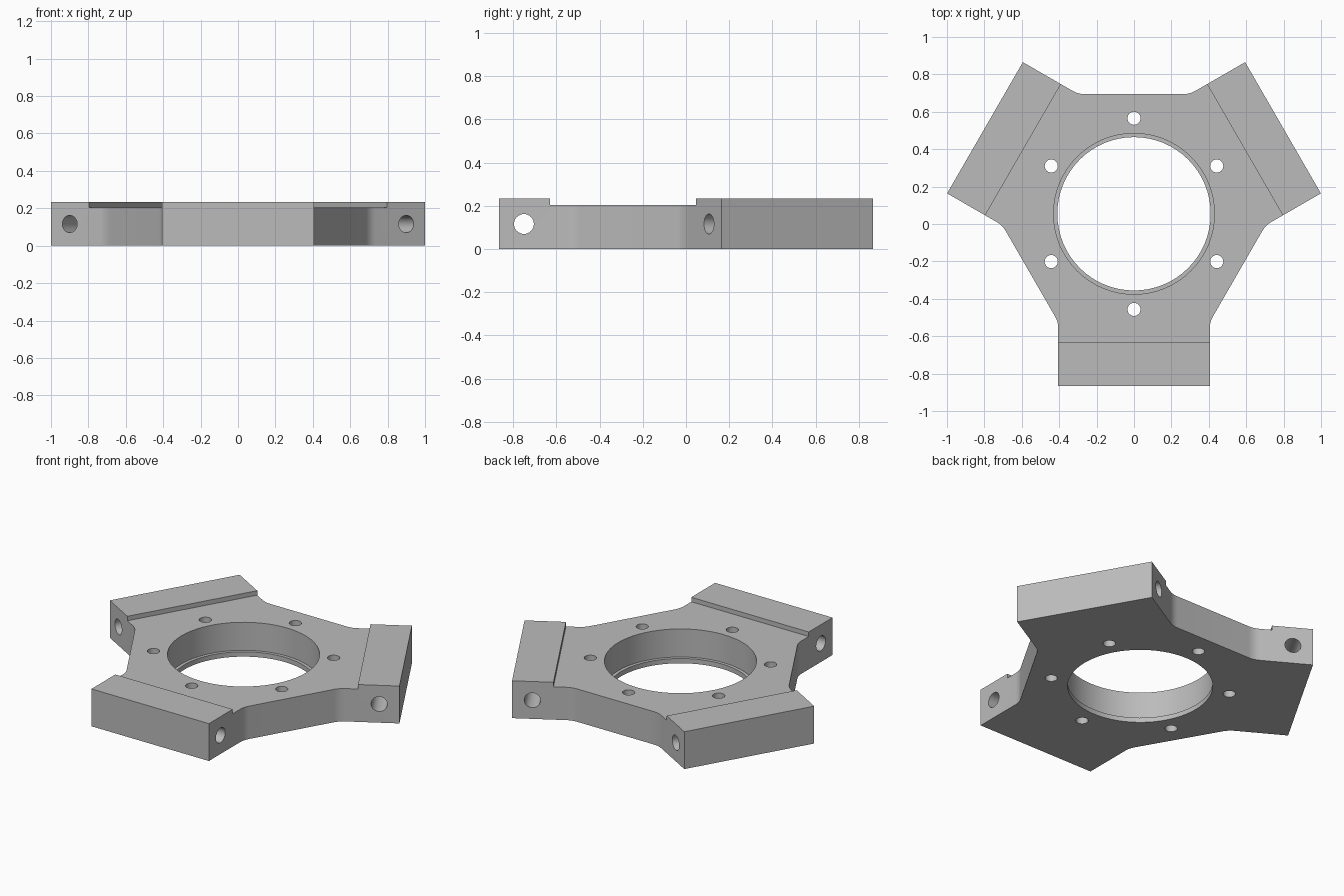
import bpy, bmesh, math
from mathutils import Vector, Matrix

if "Cube" in bpy.data.objects:
    bpy.data.objects.remove(bpy.data.objects["Cube"], do_unlink=True)

CENTER = Vector((0, 0.0545, 0))
HEIGHT, DECK = 0.233, 0.205          # raised pads, lower deck
ARM_END, ARM_HALF = 0.92, 0.405      # arm reach and half width
SIDE, STEP = 0.64, 0.685             # hub flat and pad step distances
FILLET = 0.035
ARMS = [math.radians(a) for a in (-90, 30, 150)]

grey = bpy.data.materials.new("plain_grey")
grey.use_nodes = True
grey.diffuse_color = (0.5, 0.5, 0.5, 1)
grey.node_tree.nodes["Principled BSDF"].inputs["Base Color"].default_value = (0.5, 0.5, 0.5, 1)


def polar(r, a):
    return Vector((r * math.cos(a), r * math.sin(a), 0))


def prism(name, points, z0, z1):
    """Solid extruded upward from a counter-clockwise outline."""
    bm = bmesh.new()
    face = bm.faces.new([bm.verts.new((p.x, p.y, z0)) for p in points])
    out = bmesh.ops.extrude_face_region(bm, geom=[face])
    top = [g for g in out["geom"] if isinstance(g, bmesh.types.BMVert)]
    bmesh.ops.translate(bm, verts=top, vec=(0, 0, z1 - z0))
    bmesh.ops.recalc_face_normals(bm, faces=bm.faces)
    mesh = bpy.data.meshes.new(name)
    bm.to_mesh(mesh)
    bm.free()
    mesh.materials.append(grey)
    obj = bpy.data.objects.new(name, mesh)
    bpy.context.collection.objects.link(obj)
    return obj


def cylinder(r, z0, z1, at=Vector(), sides=32):
    ring = [at + polar(r, math.tau * i / sides) for i in range(sides)]
    return prism("cutter", ring, z0, z1)


def cut(target, cutter):
    cutter.hide_render = True
    mod = target.modifiers.new("cut", "BOOLEAN")
    mod.operation, mod.solver, mod.object = "DIFFERENCE", "EXACT", cutter
    bpy.context.view_layer.objects.active = target
    bpy.ops.object.modifier_apply(modifier=mod.name)
    bpy.data.objects.remove(cutter, do_unlink=True)


# Three-armed outline with filleted inner corners
c30 = math.cos(math.pi / 6)
corner = Vector((2 * (SIDE - ARM_HALF * c30), -ARM_HALF, 0))
start = corner + FILLET * Vector((-c30, -0.5, 0))
end = corner + FILLET * Vector((1, 0, 0))
half = []
for i in range(7):
    t = i / 6
    half.append((1 - t) ** 2 * start + 2 * t * (1 - t) * corner + t * t * end)
half.append(Vector((ARM_END, -ARM_HALF, 0)))
arm = half + [Vector((p.x, -p.y, 0)) for p in reversed(half)]
outline = [Matrix.Rotation(a, 3, "Z") @ p for a in ARMS for p in arm]
plate = prism("mounting_plate", outline, 0, HEIGHT)

# Lower deck between the raised pads
cut(plate, prism("cutter", [polar(2 * STEP, a + math.pi) for a in ARMS], DECK, 1))

# Central bore with a thin retaining lip at the bottom
cut(plate, cylinder(0.41, -1, 1, sides=64))
cut(plate, cylinder(0.43, 0.03, 1, sides=64))

# Ring of six bolt holes
for i in range(6):
    cut(plate, cylinder(0.035, -1, 1, polar(0.511, math.pi / 6 + i * math.pi / 3)))

# Cross hole through each arm
for a in ARMS:
    pin = cylinder(0.046, -0.5, 0.5)
    place = Matrix.Translation(polar(0.805, a) + Vector((0, 0, 0.116)))
    pin.data.transform(place @ Matrix.Rotation(a, 4, "Z") @ Matrix.Rotation(math.pi / 2, 4, "X"))
    cut(plate, pin)

plate.data.transform(Matrix.Translation(CENTER))
bpy.ops.object.select_all(action="DESELECT")
plate.select_set(True)
bpy.context.view_layer.objects.active = plate
bpy.ops.object.shade_smooth_by_angle(angle=math.radians(25))
